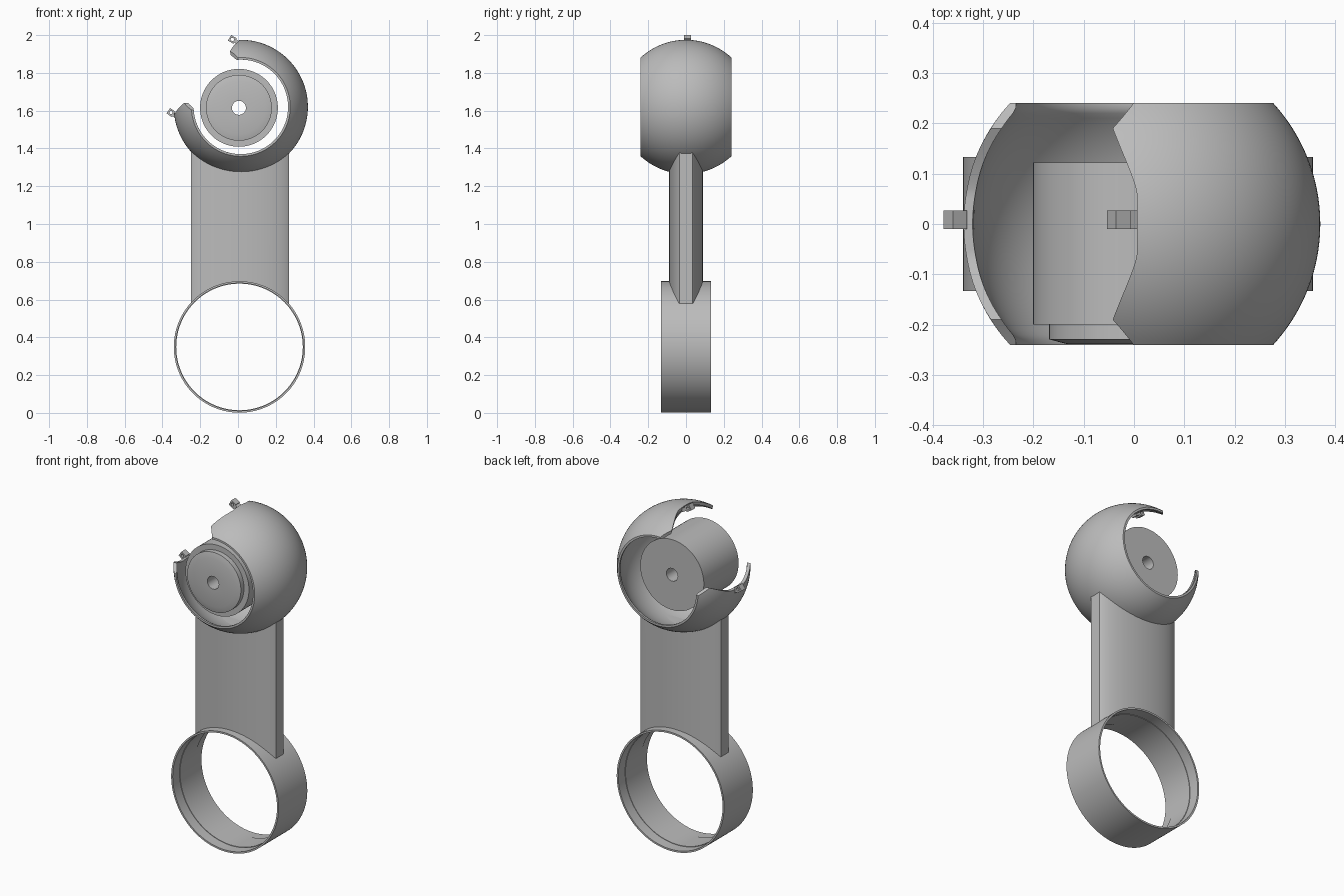
import bpy, bmesh
from math import sin, cos, radians, sqrt, pi
from mathutils import Matrix

if "Cube" in bpy.data.objects:
    bpy.data.objects.remove(bpy.data.objects["Cube"], do_unlink=True)

GREY = (0.5, 0.5, 0.5, 1)
grey = bpy.data.materials.new("plain grey")
grey.use_nodes = True
grey.diffuse_color = GREY
grey.node_tree.nodes["Principled BSDF"].inputs["Base Color"].default_value = GREY


def finish(name, bm, angle=30):
    bmesh.ops.recalc_face_normals(bm, faces=bm.faces)
    mesh = bpy.data.meshes.new(name)
    bm.to_mesh(mesh)
    bm.free()
    mesh.materials.append(grey)
    ob = bpy.data.objects.new(name, mesh)
    bpy.context.collection.objects.link(ob)
    bpy.ops.object.select_all(action='DESELECT')
    ob.select_set(True)
    bpy.context.view_layer.objects.active = ob
    bpy.ops.object.shade_smooth_by_angle(angle=radians(angle))
    return ob


def sweep(name, sections, closed=False):
    """Skin closed cross-sections; close the loop or cap both ends."""
    bm = bmesh.new()
    rows = [[bm.verts.new(p) for p in s] for s in sections]
    n = len(rows[0])
    pairs = list(zip(rows, rows[1:]))
    if closed:
        pairs.append((rows[-1], rows[0]))
    for a, b in pairs:
        for i in range(n):
            j = (i + 1) % n
            bm.faces.new((a[i], a[j], b[j], b[i]))
    if not closed:
        for r in (rows[0], rows[-1]):
            for i in range(n // 2 - 1):
                bm.faces.new((r[i], r[i + 1], r[n - 2 - i], r[n - 1 - i]))
    return finish(name, bm)


def lathe(name, profile, x, z, steps=96):
    """Turn a closed (radius, y) profile about an axis along y."""
    turns = [2 * pi * k / steps for k in range(steps)]
    sweep(name, [[(x + r * cos(t), y, z + r * sin(t)) for r, y in profile]
                 for t in turns], closed=True)


HX, HZ, R = 0.015, 1.62, 0.355     # spherical housing
RX, RZ, RR = 0.008, 0.349, 0.348   # lower ring


# Housing: truncated spherical shell with a shaped opening at upper right
def gap(y):
    y = abs(y)
    if y < 0.06:
        return 47
    if y < 0.19:
        return 47 - 9.5 * ((y - 0.06) / 0.13) ** 1.3
    return 37.5 + 7.5 * (y - 0.19) / 0.05


ys = [-0.24 + 0.01 * k for k in range(49)]
loop = [(sqrt(R * R - y * y), y) for y in ys]
loop += [(max(0.25, sqrt(0.337 ** 2 - y * y)), y) for y in reversed(ys)]
sections = []
for k in range(97):
    row = []
    for r, y in loop:
        a = radians(138.5 + gap(y) + (360 - 2 * gap(y)) * k / 96)
        row.append((HX + r * cos(a), y, HZ + r * sin(a)))
    sections.append(row)
sweep("housing_shell", sections)

# Stepped drum with a through bore
lathe("drum", [(0.037, 0.122), (0.206, 0.122), (0.206, -0.2), (0.174, -0.2),
               (0.174, -0.229), (0.14, -0.238), (0.037, -0.238)], 0.005, 1.615)

# Lower ring with a shallow inner step
lathe("lower_ring", [(RR, -0.133), (RR, 0.133), (0.338, 0.133),
                     (0.338, 0.07), (0.335, 0.07), (0.335, -0.07),
                     (0.338, -0.07), (0.338, -0.133)], RX, RZ, 128)

# Arm: flattened oval bar trimmed to the ring and the housing
sections = []
for k in range(41):
    u = -cos(pi * k / 40)
    x = 0.01 + 0.26 * u
    y = 0.09 * sqrt(1 - (0.92 * u) ** 2)
    low = RZ + sqrt((RR - 0.005) ** 2 - (x - RX) ** 2)
    high = HZ - sqrt((R - 0.008) ** 2 - (x - HX) ** 2 - y * y)
    sections.append([(x, -y, low), (x, -y, high), (x, y, high), (x, y, low)])
sweep("arm", sections)


# Latch lugs: small pierced square eyes with a foot on the shell edge
def lug(name, x, z, foot_x, foot_z, tilt):
    t0 = radians(tilt)
    sections = []
    for k in range(24):
        t = 2 * pi * k / 24
        square = 0.017 / max(abs(cos(t)), abs(sin(t)))
        c, s = cos(t + t0), sin(t + t0)
        sections.append([(x + r * c, y, z + r * s) for r, y in
                         ((0.009, -0.01), (square, -0.01),
                          (square, 0.027), (0.009, 0.027))])
    sweep(name + "_eye", sections, closed=True)
    bm = bmesh.new()
    bmesh.ops.create_cube(bm, size=1, matrix=Matrix.Translation((foot_x, 0.0085, foot_z))
                          @ Matrix.Rotation(-t0, 4, 'Y')
                          @ Matrix.Diagonal((0.034, 0.037, 0.02, 1)))
    finish(name + "_foot", bm)


lug("upper_lug", -0.03, 1.977, -0.005, 1.963, -30)
lug("lower_lug", -0.355, 1.59, -0.335, 1.575, -35)
